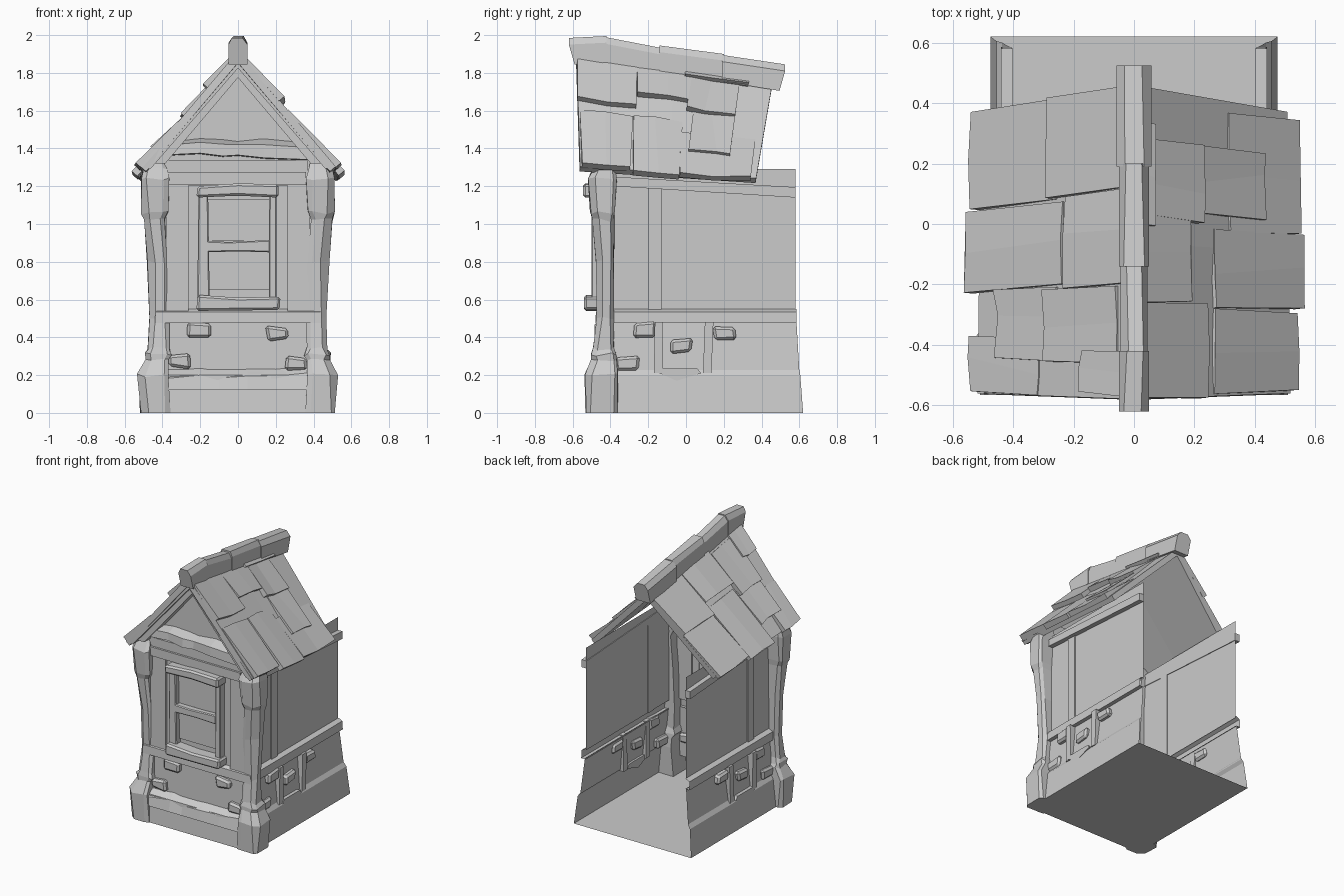
import bpy, bmesh, random
from mathutils import Vector

if "Cube" in bpy.data.objects:
    bpy.data.objects.remove(bpy.data.objects["Cube"])
random.seed(4)


def jit(a):
    return random.uniform(-a, a)


def make(name, verts, faces, bevel=0, solid=True):
    """Object from verts and faces, optionally chamfered."""
    bm = bmesh.new()
    vs = [bm.verts.new(v) for v in verts]
    for f in faces:
        bm.faces.new([vs[i] for i in f])
    bmesh.ops.recalc_face_normals(bm, faces=bm.faces)
    if bevel:
        bmesh.ops.bevel(bm, geom=bm.edges[:], offset=bevel, segments=1, affect='EDGES')
    me = bpy.data.meshes.new(name)
    bm.to_mesh(me)
    bm.free()
    ob = bpy.data.objects.new(name, me)
    bpy.context.collection.objects.link(ob)
    return ob


def loft(name, rings, bevel=0):
    """Closed solid through rings with equal point counts."""
    n = len(rings[0])
    faces = [(k*n+i, k*n+(i+1) % n, (k+1)*n+(i+1) % n, (k+1)*n+i)
             for k in range(len(rings)-1) for i in range(n)]
    faces += [tuple(range(n)), tuple(range((len(rings)-1)*n, len(rings)*n))]
    return make(name, [p for r in rings for p in r], faces, bevel)


def front(name, pts, y0, y1, bevel=0):
    """Outline in x,z pushed along y."""
    return loft(name, [[(x, y, z) for x, z in pts] for y in (y0, y1)], bevel)


def side(name, pts, x0, x1, bevel=0):
    """Outline in y,z pushed along x, on both sides."""
    for s, tag in ((1, "right"), (-1, "left")):
        loft(f"{name}_{tag}", [[(s*x, y, z) for y, z in pts] for x in (x0, x1)], bevel)


def rect(a0, a1, z0, z1, j=0.0):
    return [(a0+jit(j), z0+jit(j)), (a1+jit(j), z0+jit(j)),
            (a1+jit(j), z1+jit(j)), (a0+jit(j), z1+jit(j))]


def shell(name, levels, floor=False):
    """U-shaped wall, open at the back; levels = half width, front y, back y, z."""
    v = []
    for hx, yf, yb, z in levels:
        v += [(-hx, yb, z), (-hx, yf, z), (hx, yf, z), (hx, yb, z)]
    f = [(4*k+i, 4*k+i+1, 4*k+i+5, 4*k+i+4) for k in range(len(levels)-1) for i in range(3)]
    if floor:
        f.append((0, 1, 2, 3))
    return make(name, v, f)


# Base and walls
shell("stone_base", [(.475, -.515, .62, 0), (.455, -.50, .605, .2),
                     (.435, -.46, .60, .23)], floor=True)
shell("lower_wall", [(.437, -.455, .60, .22), (.41, -.45, .585, .48)])
shell("middle_rail", [(.405, -.45, .585, .475), (.44, -.48, .585, .475),
                      (.437, -.477, .585, .535), (.405, -.45, .585, .55)])
shell("upper_wall", [(.405, -.45, .58, .54), (.405, -.45, .58, 1.29)])
make("gable_wall", [(-.45, -.45, 1.28), (.45, -.45, 1.28), (.43, -.45, 1.36),
                    (0, -.45, 1.86), (-.43, -.45, 1.36)], [(0, 1, 2, 3, 4)])

# Corner pillars: z, inner x, outer x, front y, back y
PILLAR = [(0, .36, .515, -.53, -.36), (.2, .37, .53, -.535, -.36), (.28, .365, .49, -.50, -.365),
          (.31, .35, .49, -.50, -.37), (.34, .36, .475, -.49, -.38), (.5, .365, .465, -.47, -.38),
          (.8, .37, .48, -.48, -.38), (1.02, .385, .495, -.495, -.38), (1.06, .37, .51, -.505, -.375),
          (1.24, .365, .515, -.52, -.365), (1.3, .375, .50, -.49, -.37), (1.34, .39, .46, -.47, -.38)]
for s, tag in ((1, "right"), (-1, "left")):
    rings = []
    for z, a, b, f, k in PILLAR:
        c = .03 + jit(.012)
        ring = [(a, k), (a, f+.012), (a+.025, f), (b-c, f), (b, f+c), (b, k-.02), (b-.02, k)]
        rings.append([(s*x+jit(.005), y+jit(.004), z + (jit(.01) if z else 0)) for x, y in ring])
    loft(f"corner_pillar_{tag}", rings)

# Side rails, battens and plank
side("side_top_rail", [(-.38, 1.20), (.58, 1.14), (.58, 1.195), (-.38, 1.25)], .40, .44)
side("side_plank", rect(-.20, -.13, .54, 1.2), .40, .413)
side("side_batten_a", [(-.17, .21), (-.12, .21), (-.125, .48), (-.165, .48)], .41, .455)
side("side_batten_b", [(.09, .21), (.135, .21), (.145, .48), (.10, .48)], .41, .455)
side("base_side_stone", [(-.14, .21), (-.05, .17), (.08, .21), (.06, .235), (-.12, .235)], .42, .46)

# Loose bricks
for i, (y, z) in enumerate([(-.215, .44), (-.03, .355), (.205, .42), (-.31, .26)]):
    side(f"side_brick_{i}", rect(y-.06, y+.06, z-.038, z+.038, .008), .40, .452, .014)
for i, (x, z) in enumerate([(-.205, .44), (.21, .42), (-.31, .275), (.31, .262)]):
    front(f"front_brick_{i}", rect(x-.06, x+.06, z-.036, z+.036, .01), -.485, -.43, .014)

# Front boards
front("front_plank_left", rect(-.38, -.262, .54, 1.21), -.468, -.44)
front("front_plank_right", rect(.262, .38, .54, 1.21), -.468, -.44)
front("front_top_rail", rect(-.39, .37, 1.205, 1.34), -.475, -.44)
front("front_upper_rail", rect(-.38, .36, 1.21, 1.275), -.49, -.44)
BEAM = [(-.40, 1.36, 1.43), (-.2, 1.37, 1.455), (-.08, 1.355, 1.45), (.0, 1.36, 1.44),
        (.14, 1.345, 1.455), (.40, 1.335, 1.43)]
loft("gable_beam", [[(x, -.44, b), (x, -.53+jit(.012), b+.005), (x, -.515+jit(.012), (b+t)/2+.02),
                     (x, -.44, t)] for x, b, t in BEAM])
loft("base_front_stone", [[(x, -.45, .12), (x, -.518, .12), (x, -.505+jit(.008), z-.03),
                           (x, -.45, z+.01)] for x, z in
                          [(-.4, .21), (-.2, .23), (-.1, .215), (.05, .225), (.2, .225), (.4, .245)]])

# Window: jambs, sill, head, crossbar, panes
front("window_jamb_left", [(-.215, .6), (-.15, .6), (-.158, 1.15), (-.21, 1.15)], -.50, -.44, .006)
front("window_jamb_right", [(.163, .6), (.205, .6), (.205, 1.15), (.165, 1.15)], -.50, -.44, .006)
front("window_sill", [(-.22, .54), (.22, .545), (.225, .615), (.0, .61), (-.215, .625)], -.54, -.44, .012)
front("window_head", [(-.22, 1.14), (.0, 1.15), (.215, 1.14), (.215, 1.21), (.0, 1.215), (-.215, 1.20)],
      -.545, -.44, .012)
front("window_crossbar", [(-.17, .85), (.0, .855), (.17, .85), (.17, .915), (-.05, .905), (-.17, .91)],
      -.50, -.44, .006)
front("window_pane_lower", rect(-.16, .17, .65, .86), -.462, -.44)
front("window_pane_upper", rect(-.16, .17, .91, 1.13), -.462, -.44)


# Roof: s = side, y at the ridge, v = 0 ridge to 1 eave, n = height off the slope
def on_roof(s, y, v, n):
    u = (y+.58)/1.04
    top = Vector((0, -.58, 1.915)).lerp(Vector((0, .46, 1.76)), u)
    low = Vector((.525, -.56, 1.295)).lerp(Vector((.515, .37, 1.235)), u)
    p = top.lerp(low, v) + Vector((.76, .08, .65))*n
    return (s*p.x, p.y, p.z)


def tile(name, s, y0, y1, v0, v1, nt, nb, bottom, j=0.0):
    rings = []
    for v, n in ((v0, nt), (v1, nb)):
        ys = (y0+jit(j), (y0+y1)/2+jit(j*3), y1+jit(j))
        vs = [v+jit(j) for _ in ys]
        rings.append([on_roof(s, y, w, bottom) for y, w in zip(ys, vs)] +
                     [on_roof(s, y, w, n+jit(j*.5)) for y, w in zip(ys[::-1], vs[::-1])])
    loft(name, rings)


RIGHT = [(-.575, -.25, 0, .43), (-.25, .04, .02, .32), (.0, .34, 0, .1), (.03, .28, .08, .41),
         (.06, .29, .38, .79), (-.56, -.28, .5, 1), (-.28, 0, .5, 1.03), (0, .43, .6, 1.02)]
LEFT = [(.12, .45, 0, .52), (-.2, .12, 0, .41), (-.45, -.2, .1, .53), (-.57, -.42, 0, .3),
        (.1, .45, .5, 1.0), (-.2, .1, .45, 1.03), (-.45, -.2, .5, .83), (-.575, -.37, .6, .99)]
for s, tag, tiles in ((1, "right", RIGHT), (-1, "left", LEFT)):
    tile(f"roof_deck_{tag}", s, -.58, .46, 0, .985, 0, 0, -.04)
    for i, t in enumerate(tiles):
        tile(f"shingle_{tag}_{i}", s, *t, .006, .032, -.005, .012)
    # Gable rafters
    front(f"outer_rafter_{tag}", [(0, 1.87), (s*.51, 1.295), (s*.46, 1.295), (0, 1.825)], -.565, -.45)
    front(f"inner_rafter_{tag}", [(0, 1.83), (s*.44, 1.32), (s*.385, 1.32), (0, 1.775)], -.535, -.45)

# Ridge cap: overlapping blocks; y0, z0, y1, z1 along the top, half width
for i, (y0, z0, y1, z1, w) in enumerate([(-.62, 1.985, -.42, 1.995, .05), (-.43, 1.99, -.12, 1.93, .045),
                                         (-.14, 1.945, .2, 1.90, .05), (.19, 1.895, .525, 1.845, .058)]):
    loft(f"ridge_block_{i}", [[(-w, y-d, z-.14), (w, y-d, z-.14), (w, y, z-.035), (w*.55+jit(.008), y, z),
                               (-w*.55+jit(.008), y, z), (-w, y, z-.035)]
                              for y, z, d in ((y0, z0, -.03 if i == 0 else 0), (y1, z1, .03 if i == 3 else 0))])
